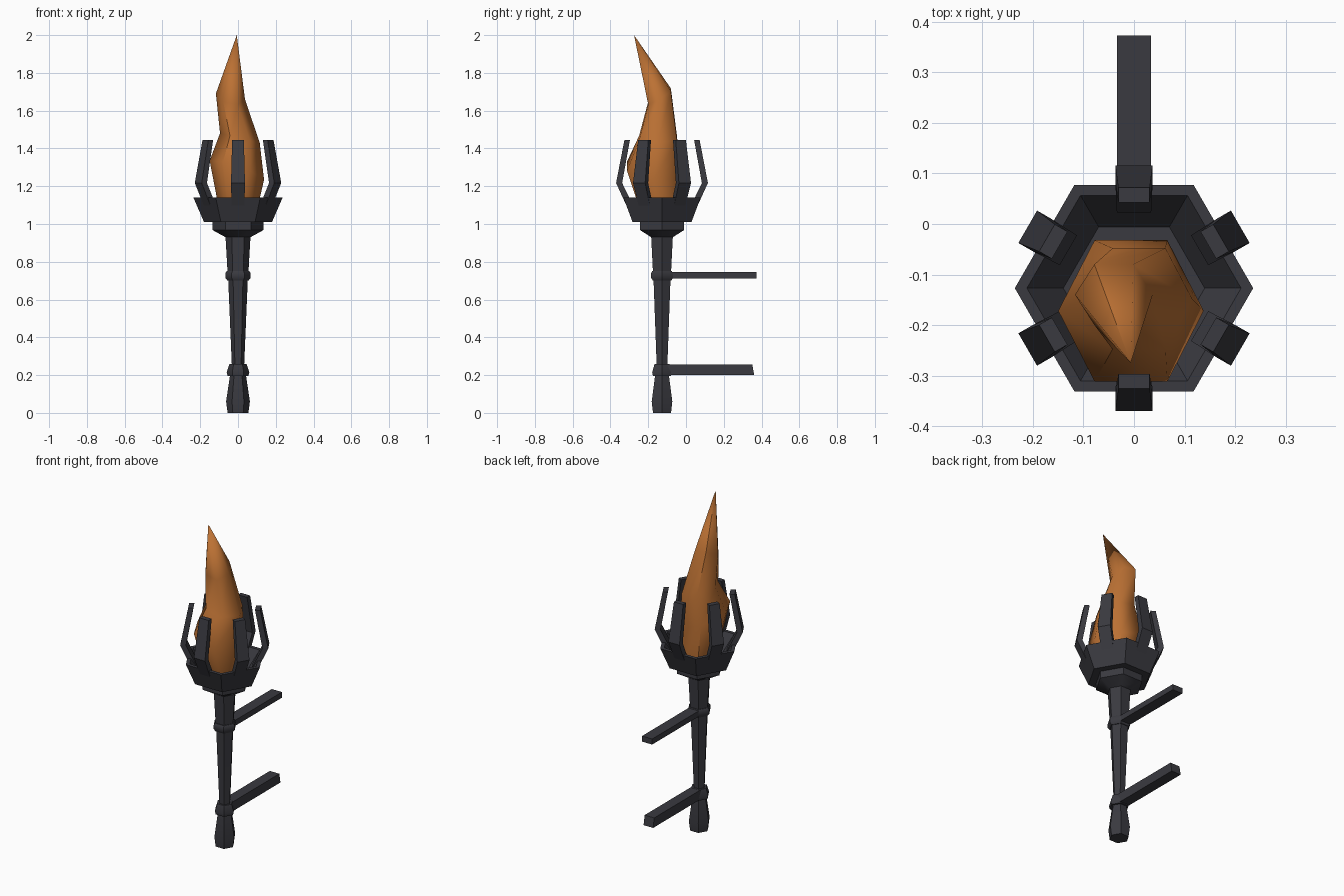
import bpy, bmesh, math
from mathutils import Matrix, Vector

if "Cube" in bpy.data.objects:
    bpy.data.objects.remove(bpy.data.objects["Cube"])

AXIS_Y = -0.127  # torch axis, the brackets reach back from here


def material(name, rgb):
    m = bpy.data.materials.new(name)
    m.diffuse_color = (*rgb, 1)
    m.use_nodes = True
    m.node_tree.nodes["Principled BSDF"].inputs["Base Color"].default_value = m.diffuse_color
    return m


IRON = material("dark iron", (0.042, 0.042, 0.051))
FIRE = material("flame orange", (0.50, 0.165, 0.034))


def make_object(name, bm, mat, smooth=None):
    bmesh.ops.recalc_face_normals(bm, faces=bm.faces)
    me = bpy.data.meshes.new(name)
    bm.to_mesh(me)
    bm.free()
    me.materials.append(mat)
    ob = bpy.data.objects.new(name, me)
    bpy.context.collection.objects.link(ob)
    if smooth:
        bpy.ops.object.select_all(action='DESELECT')
        ob.select_set(True)
        bpy.context.view_layer.objects.active = ob
        bpy.ops.object.shade_smooth_by_angle(angle=math.radians(smooth))
    return ob


def skin(bm, rings):
    """Join equal rings of points with quads and cap both ends."""
    loops = [[bm.verts.new(p) for p in r] for r in rings]
    n = len(loops[0])
    for a, b in zip(loops, loops[1:]):
        for i in range(n):
            j = (i + 1) % n
            bm.faces.new((a[i], a[j], b[j], b[i]))
    bm.faces.new(loops[0][::-1])
    bm.faces.new(loops[-1])


def hexagon(r, z):
    return [(r * math.cos(k * math.pi / 3),
             AXIS_Y + r * math.sin(k * math.pi / 3), z) for k in range(6)]


def turned(name, profile, smooth=35):
    bm = bmesh.new()
    skin(bm, [hexagon(r, z) for r, z in profile])
    return make_object(name, bm, IRON, smooth)


# Six-sided handle parts, as (radius, height) profiles
turned("pommel", [(0.055, 0), (0.063, 0.06), (0.042, 0.2)])
turned("lower_collar", [(0.055, 0.195), (0.06, 0.215), (0.046, 0.258)])
turned("handle", [(0.033, 0.2), (0.033, 0.26), (0.052, 0.71)])
turned("upper_collar", [(0.056, 0.70), (0.067, 0.715), (0.067, 0.74), (0.06, 0.75)])
turned("neck", [(0.055, 0.74), (0.066, 0.93), (0.135, 0.968), (0.135, 1.015)])
# Hollow bowl with a sloping inside
turned("bowl", [(0.18, 1.01), (0.236, 1.14), (0.212, 1.14), (0.14, 1.04)])

# Bent prongs around the rim: (outer radius, inner radius, half width, height)
PRONG = [(0.185, 0.15, 0.034, 1.09), (0.243, 0.211, 0.037, 1.217),
         (0.199, 0.17, 0.031, 1.445)]
for k in range(6):
    bm = bmesh.new()
    skin(bm, [[(o, -w, z), (o, w, z), (i, w, z), (i, -w, z)]
              for o, i, w, z in PRONG])
    turn = Matrix.Rotation(math.radians(30 + 60 * k), 4, 'Z')
    bm.transform(Matrix.Translation((0, AXIS_Y, 0)) @ turn)
    make_object(f"prong_{k + 1}", bm, IRON)


# Wall brackets: bars reaching back from the collars
def bracket(name, w, z0, z1, end_low, end_high):
    bm = bmesh.new()
    skin(bm, [[(-w, AXIS_Y, z0), (w, AXIS_Y, z0), (w, AXIS_Y, z1), (-w, AXIS_Y, z1)],
              [(-w, end_low, z0), (w, end_low, z0), (w, end_high, z1), (-w, end_high, z1)]])
    make_object(name, bm, IRON)


bracket("lower_bracket", 0.032, 0.2, 0.257, 0.361, 0.351)
bracket("upper_bracket", 0.034, 0.711, 0.745, 0.373, 0.373)

# Flame: tilted six-sided rings (centre x, y, z, half x, half y, tilt x, tilt y)
FLAME = [(0.0, -0.14, 1.05, 0.095, 0.095, 0, 0),
         (-0.006, -0.172, 1.285, 0.144, 0.14, -0.35, -0.15),
         (0.01, -0.148, 1.455, 0.105, 0.1, -0.24, 0),
         (-0.04, -0.14, 1.675, 0.077, 0.06, -0.2, 0.58),
         (-0.006, -0.275, 2.0, 0.0005, 0.0005, 0, 0)]
bm = bmesh.new()
rings = []
for cx, cy, cz, hx, hy, tx, ty in FLAME:
    ring = []
    for k in range(6):
        a = k * math.pi / 3
        dx, dy = hx * math.cos(a), hy * math.sin(a) / math.sin(math.pi / 3)
        ring.append((cx + dx, cy + dy, cz + dx * tx + dy * ty))
    rings.append(ring)
skin(bm, rings)
bmesh.ops.remove_doubles(bm, verts=bm.verts, dist=0.002)
make_object("flame", bm, FIRE, 62)
